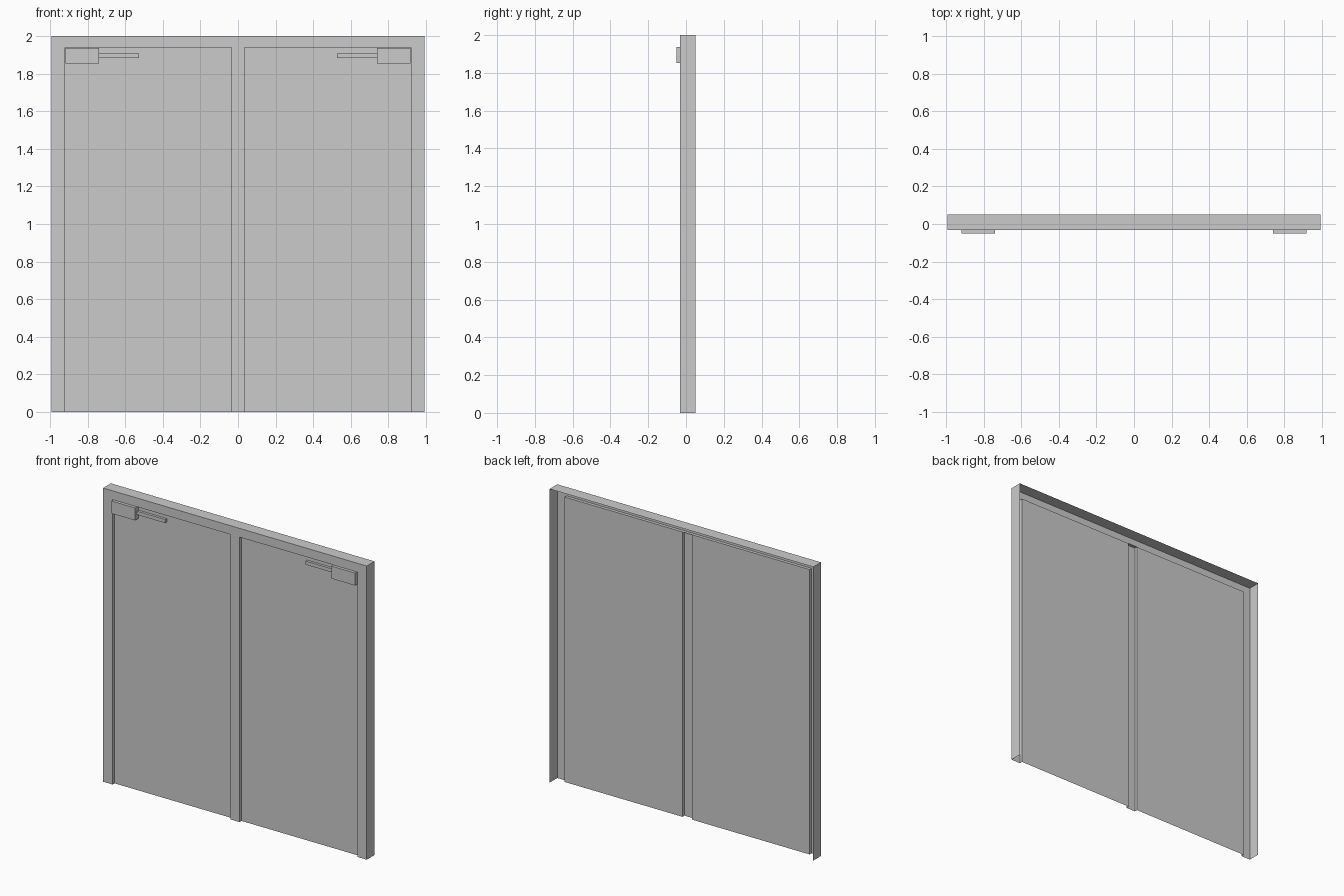
import bpy, bmesh

if "Cube" in bpy.data.objects:
    bpy.data.objects.remove(bpy.data.objects["Cube"])

FRONT, BACK, LEAF = -0.033, 0.05, -0.012   # frame face, frame rear edge, door leaf plane
OUT, IN, MID = 0.993, 0.922, 0.035         # half widths: outside, opening, mullion
TOP, HEAD = 2.0, 1.94


def make(name, bm):
    me = bpy.data.meshes.new(name)
    bm.to_mesh(me)
    bm.free()
    ob = bpy.data.objects.new(name, me)
    bpy.context.collection.objects.link(ob)
    return ob


def sheet(name, lines):
    """Skin a thin sheet across successive point lines."""
    bm = bmesh.new()
    rows = [[bm.verts.new(p) for p in line] for line in lines]
    for a, b in zip(rows, rows[1:]):
        for j in range(len(a) - 1):
            bm.faces.new((b[j], b[j + 1], a[j + 1], a[j]))
    return make(name, bm)


def box(name, x0, x1, y0, y1, z0, z1):
    bm = bmesh.new()
    bmesh.ops.create_cube(bm, size=1)
    for v in bm.verts:
        v.co = ((x0, x1)[v.co.x > 0], (y0, y1)[v.co.y > 0], (z0, z1)[v.co.z > 0])
    return make(name, bm)


def arch(w, top, y):
    return [(-w, y, 0), (-w, y, top), (w, y, top), (w, y, 0)]


def upright(x, y):
    return [(x, y, 0), (x, y, HEAD)]


# Folded outer frame, open at the back, with a return to the leaves
sheet("door_frame", [arch(OUT, TOP, BACK), arch(OUT, TOP, FRONT),
                     arch(IN, HEAD, FRONT), arch(IN, HEAD, LEAF)])

# Channel-shaped centre post
sheet("centre_post", [upright(-MID, LEAF), upright(-MID, FRONT),
                      upright(MID, FRONT), upright(MID, LEAF)])

for side, s in (("left", -1), ("right", 1)):
    # Door leaf
    x0, x1 = sorted((s * MID, s * IN))
    sheet(side + "_door_leaf", [upright(x0, LEAF), upright(x1, LEAF)])
    # Door closer body and arm
    x0, x1 = sorted((s * 0.741, s * 0.917))
    box(side + "_closer_body", x0, x1, -0.05, LEAF, 1.853, 1.938)
    x0, x1 = sorted((s * 0.528, s * 0.741))
    box(side + "_closer_arm", x0, x1, -0.029, LEAF, 1.884, 1.908)
